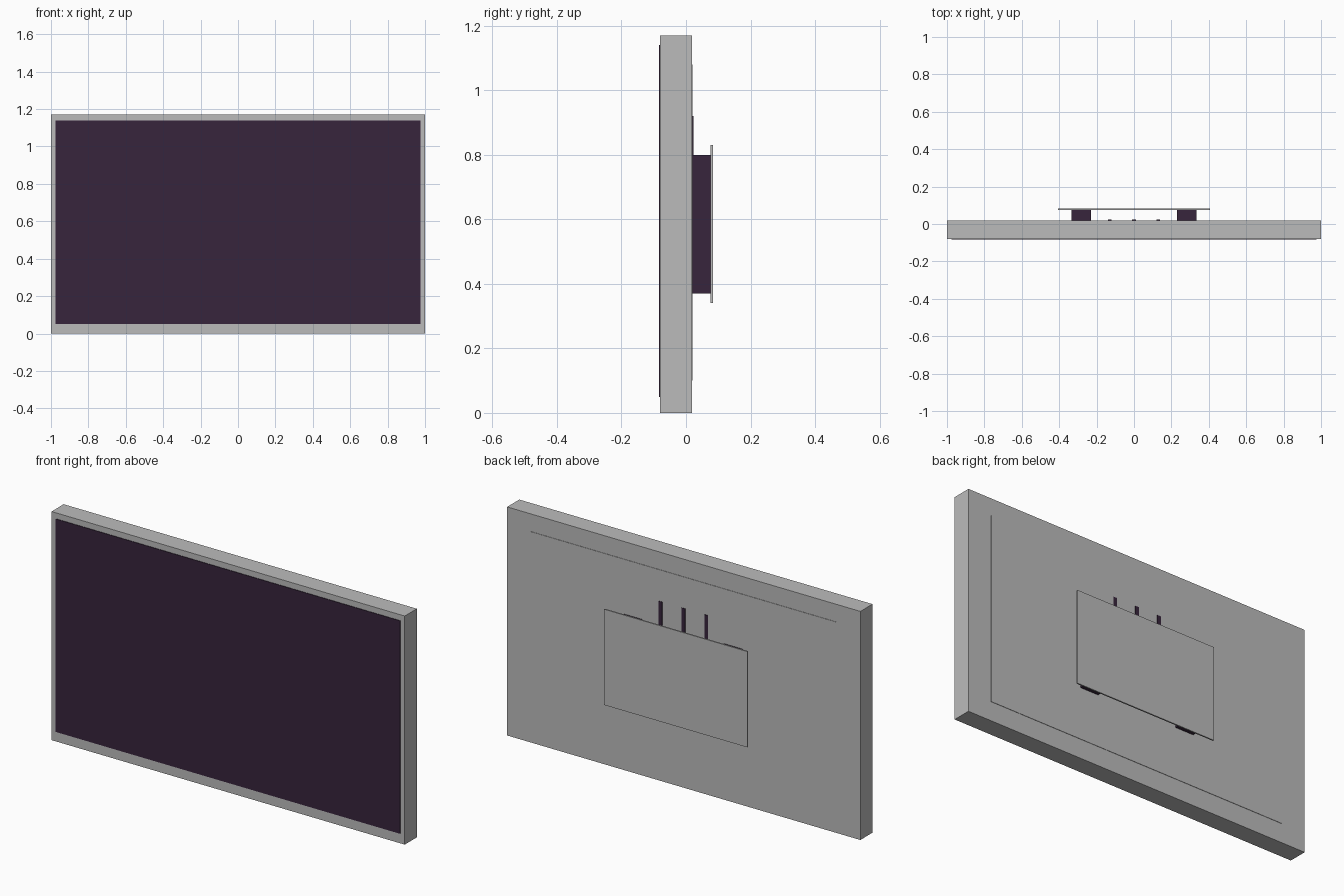
import bpy
import bmesh
from mathutils import Vector

default = bpy.data.objects.get("Cube")
if default:
    bpy.data.objects.remove(default, do_unlink=True)


def make_material(name, colour):
    mat = bpy.data.materials.new(name)
    mat.use_nodes = True
    mat.diffuse_color = colour
    mat.node_tree.nodes["Principled BSDF"].inputs["Base Color"].default_value = colour
    return mat


def box(name, low, high, mat):
    """Flat-faced box between two opposite corners."""
    low, high = Vector(low), Vector(high)
    bm = bmesh.new()
    bmesh.ops.create_cube(bm, size=1)
    bmesh.ops.scale(bm, vec=high - low, verts=bm.verts)
    bmesh.ops.translate(bm, vec=(low + high) / 2, verts=bm.verts)
    mesh = bpy.data.meshes.new(name)
    bm.to_mesh(mesh)
    bm.free()
    mesh.materials.append(mat)
    obj = bpy.data.objects.new(name, mesh)
    bpy.context.collection.objects.link(obj)
    return obj


grey = make_material("casing grey", (0.5, 0.5, 0.5, 1))
dark = make_material("dark purple", (0.039, 0.018, 0.045, 1))

# Casing with the display on the front and a thin raised rear cover
box("casing", (-1, -0.08, 0), (1, 0.018, 1.17), grey)
box("screen", (-0.975, -0.083, 0.05), (0.975, -0.079, 1.14), dark)
box("rear_cover", (-0.865, 0.017, 0.1), (0.865, 0.02, 1.08), grey)

# Three narrow strips running up from behind the wall plate
for i, side in enumerate((-1, 0, 1)):
    x = side * 0.13
    box(f"rear_strip_{i + 1}", (x - 0.01, 0.019, 0.62), (x + 0.01, 0.023, 0.92), dark)

# Wall mount: two upright spacers carrying a flat plate
for name, x in (("left", 0.283), ("right", -0.283)):
    box(f"{name}_mount_spacer", (x - 0.052, 0.019, 0.37), (x + 0.052, 0.078, 0.8), dark)
box("wall_plate", (-0.405, 0.076, 0.34), (0.405, 0.083, 0.83), grey)
